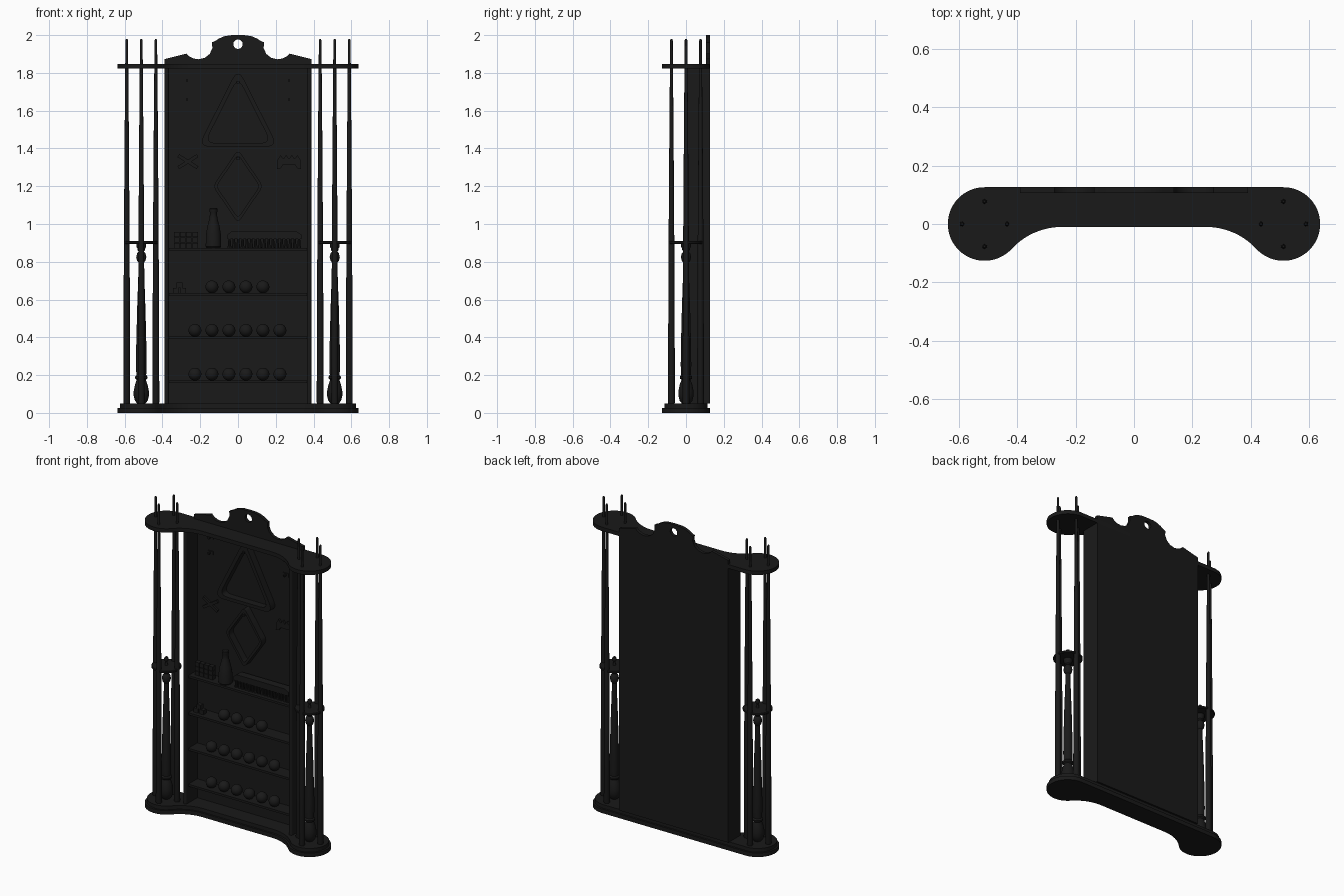
import bpy, bmesh
from math import sin, cos, pi, atan2, radians
from mathutils import Matrix, Vector

if "Cube" in bpy.data.objects:
    bpy.data.objects.remove(bpy.data.objects["Cube"])

MAT = bpy.data.materials.new("black_lacquer")
MAT.diffuse_color = (0.01, 0.01, 0.01, 1)
MAT.use_nodes = True
MAT.node_tree.nodes["Principled BSDF"].inputs["Base Color"].default_value = MAT.diffuse_color


def finish(name, bm, smooth=True):
    bmesh.ops.recalc_face_normals(bm, faces=bm.faces)
    me = bpy.data.meshes.new(name)
    bm.to_mesh(me)
    bm.free()
    ob = bpy.data.objects.new(name, me)
    bpy.context.collection.objects.link(ob)
    me.materials.append(MAT)
    if smooth:
        bpy.context.view_layer.objects.active = ob
        ob.select_set(True)
        bpy.ops.object.shade_smooth_by_angle(angle=radians(35))
        ob.select_set(False)
    return ob


def prism(name, loops, a, b, upright=False):
    """Fill outlines (first outer, then holes) and extrude from a to b along z, or y if upright."""
    bm = bmesh.new()
    for pts in loops:
        vs = [bm.verts.new((p[0], a, p[1]) if upright else (p[0], p[1], a)) for p in pts]
        for i, v in enumerate(vs):
            bm.edges.new((v, vs[(i + 1) % len(vs)]))
    n = (0, 1, 0) if upright else (0, 0, 1)
    bmesh.ops.triangle_fill(bm, use_beauty=True, edges=bm.edges[:], normal=n)
    ext = bmesh.ops.extrude_face_region(bm, geom=bm.faces[:], use_keep_orig=True)
    bmesh.ops.translate(bm, vec=Vector(n) * (b - a),
                        verts=[g for g in ext["geom"] if isinstance(g, bmesh.types.BMVert)])
    return finish(name, bm)


def box(name, x0, x1, y0, y1, z0, z1):
    bm = bmesh.new()
    bmesh.ops.create_cube(bm, size=1, matrix=Matrix.LocRotScale(
        ((x0 + x1) / 2, (y0 + y1) / 2, (z0 + z1) / 2), None, (x1 - x0, y1 - y0, z1 - z0)))
    return finish(name, bm, False)


def lathe(name, x, y, profile, n=24):
    """Turned part: profile of (radius, z), capped at both ends."""
    bm = bmesh.new()
    rings = [[bm.verts.new((x + r * cos(2 * pi * i / n), y + r * sin(2 * pi * i / n), z))
              for i in range(n)] for r, z in profile]
    for p, q in zip(rings, rings[1:]):
        for i in range(n):
            bm.faces.new((p[i], p[(i + 1) % n], q[(i + 1) % n], q[i]))
    bm.faces.new(rings[0])
    bm.faces.new(rings[-1])
    return finish(name, bm)


def ball(name, x, y, z, r):
    bm = bmesh.new()
    bmesh.ops.create_uvsphere(bm, u_segments=24, v_segments=14, radius=r,
                              matrix=Matrix.Translation((x, y, z)))
    return finish(name, bm)


def arc(cx, cy, r, a0, a1, n):
    return [(cx + r * cos(a0 + (a1 - a0) * i / n), cy + r * sin(a0 + (a1 - a0) * i / n))
            for i in range(n + 1)]


def rounded(pts, d, n=6):
    """Polygon with corners softened by quadratic curves starting d from each corner."""
    out = []
    for i, p in enumerate(pts):
        p = Vector(p)
        a = p + (Vector(pts[i - 1]) - p).normalized() * d
        b = p + (Vector(pts[(i + 1) % len(pts)]) - p).normalized() * d
        out += [a * (1 - t) ** 2 + p * 2 * t * (1 - t) + b * t * t for t in [k / n for k in range(n + 1)]]
    return out


CX, R, BACK = 0.512, 0.126, 0.126


def plan(d):
    """Dogbone plate outline, inset by d."""
    f = 0.235
    ang = atan2(f - 0.0 + 0.01, CX - 0.247)
    half = arc(0.247, -0.01 - f, f + d, pi / 2, ang, 10)
    half += arc(CX, 0, R - d, ang - pi, pi / 2, 40)[1:]
    return half + [(-x, y) for x, y in reversed(half)]


# Plates
prism("base_plate", [plan(0)], 0, 0.026)
prism("base_step", [plan(0.012)], 0.026, 0.05)
prism("top_plate", [plan(0)], 1.822, 1.847)

# Back board with scalloped crest and hanging hole
crest = [(0.39, 0.05), (0.39, 1.873), (0.272, 1.902), (0.26, 1.888), (0.235, 1.876), (0.207, 1.872),
         (0.175, 1.88), (0.15, 1.9), (0.136, 1.93), (0.137, 1.962), (0.122, 1.968), (0.1, 1.982),
         (0.075, 1.993), (0.045, 1.999), (0.015, 2.0)]
prism("back_board", [crest + [(-x, z) for x, z in reversed(crest)],
                     arc(0, 1.952, 0.025, 0, 2 * pi, 24)[:-1]], 0.106, BACK, True)

# Side boards with rounded front beads
for s in (-1, 1):
    x0, x1 = sorted((s * 0.365, s * 0.39))
    box("side_board", x0, x1, 0.004, 0.106, 0.05, 1.822)
    lathe("side_bead", s * 0.3775, 0.004, [(0.0125, 0.05), (0.0125, 1.822)], 16)

# Shelves and balls
rows = [(0.172, range(6)), (0.404, range(6)), (0.634, range(1, 5)), (0.874, [])]
for top, slots in rows:
    box("shelf", -0.365, 0.365, 0.015, 0.106, top - 0.014, top)
    for i in slots:
        ball("shelf_ball", -0.228 + 0.09 * i, 0.055, top + 0.033, 0.034)

# Turned posts, cue collars and cues at both ends
post = [(0.022, 0.05), (0.034, 0.065), (0.04, 0.09), (0.04, 0.115), (0.033, 0.15), (0.024, 0.175),
        (0.032, 0.182), (0.033, 0.192), (0.026, 0.2), (0.028, 0.25), (0.027, 0.35), (0.022, 0.55),
        (0.015, 0.75), (0.014, 0.795), (0.022, 0.805), (0.027, 0.825), (0.022, 0.845), (0.013, 0.855),
        (0.02, 0.862), (0.02, 0.87), (0.026, 0.88), (0.026, 0.896), (0.01, 0.905), (0.006, 0.93),
        (0.012, 0.94), (0.014, 0.95), (0.01, 0.96), (0.003, 0.964)]
cue = [(0.017, 0.05), (0.0185, 0.056), (0.0165, 0.6), (0.0145, 1.0), (0.011, 1.5), (0.007, 1.955),
       (0.007, 1.972), (0.004, 1.979)]
for s in (-1, 1):
    lathe("turned_post", s * CX, 0, post)
    lathe("cue_collar", s * CX, 0, [(0.085, 0.895), (0.088, 0.898), (0.088, 0.906), (0.085, 0.909)], 40)
    for k in range(4):
        a = k * pi / 2
        lathe("cue", s * CX + 0.077 * cos(a), 0.077 * sin(a), cue, 16)

# Hanging racks
tri = lambda k: [(-0.2 * k, 1.53 - 0.115 * k), (0.2 * k, 1.53 - 0.115 * k), (0, 1.53 + 0.28 * k)]
prism("triangle_rack", [rounded(tri(1.06), 0.07), rounded(tri(0.88), 0.06)], 0.06, 0.106, True)
dia = lambda k: [(-0.133 * k, 1.2), (0, 1.2 - 0.195 * k), (0.133 * k, 1.2), (0, 1.2 + 0.195 * k)]
prism("diamond_rack", [rounded(dia(1), 0.03), rounded(dia(0.86), 0.025)], 0.06, 0.106, True)
for z in (1.765, 1.362):
    box("rack_peg", -0.008, 0.008, 0.05, 0.106, z - 0.022, z - 0.008)

# Small clips and bridge heads on the back board
for s in (-1, 1):
    for z in (1.66, 1.76):
        box("clip_plate", s * 0.27 - 0.02, s * 0.27 + 0.02, 0.1, 0.106, z - 0.012, z + 0.012)
        box("clip_peg", s * 0.27 - 0.005, s * 0.27 + 0.005, 0.08, 0.1, z - 0.005, z + 0.005)
head = [(-0.065, 0), (-0.06, 0.05), (-0.045, 0.075), (-0.03, 0.055), (-0.015, 0.075), (0, 0.055),
        (0.015, 0.075), (0.03, 0.055), (0.045, 0.075), (0.06, 0.05), (0.065, 0), (0.045, 0.005),
        (0.03, 0.025), (-0.03, 0.025), (-0.045, 0.005)]
prism("bridge_head", [[(0.27 + x, 1.29 + z) for x, z in head]], 0.092, 0.106, True)
for s in (-1, 1):
    bar = box("cross_bridge", -0.06, 0.06, 0.092, 0.106, -0.009, 0.009)
    bar.rotation_euler = (0, s * radians(32), 0)
    bar.location = (-0.265, 0, 1.33)

# Top shelf accessories: chalk stack, bottle and table brush
for i in range(4):
    for k in range(3):
        x, z = -0.34 + 0.033 * i, 0.874 + 0.029 * k
        box("chalk", x, x + 0.029, 0.045, 0.074, z, z + 0.026)
lathe("shaker_bottle", -0.13, 0.058, [(0.036, 0.874), (0.041, 0.88), (0.04, 0.94), (0.033, 0.985),
                                      (0.021, 1.03), (0.018, 1.06), (0.021, 1.066), (0.021, 1.08), (0.017, 1.085)])
brush = [(-0.055, 0.92), (0.335, 0.92), (0.335, 0.945), (0.31, 0.96), (-0.035, 0.96), (-0.055, 0.945)]
prism("brush_handle", [brush], 0.035, 0.085, True)
for i in range(17):
    for y in (0.047, 0.073):
        lathe("bristle_tuft", -0.045 + 0.023 * i, y, [(0.01, 0.874), (0.006, 0.921)], 8)

# Loose chalk cubes on the third shelf
for x, z in ((-0.33, 0.634), (-0.29, 0.634), (-0.31, 0.662)):
    box("loose_chalk", x - 0.015, x + 0.015, 0.04, 0.07, z, z + 0.028)
